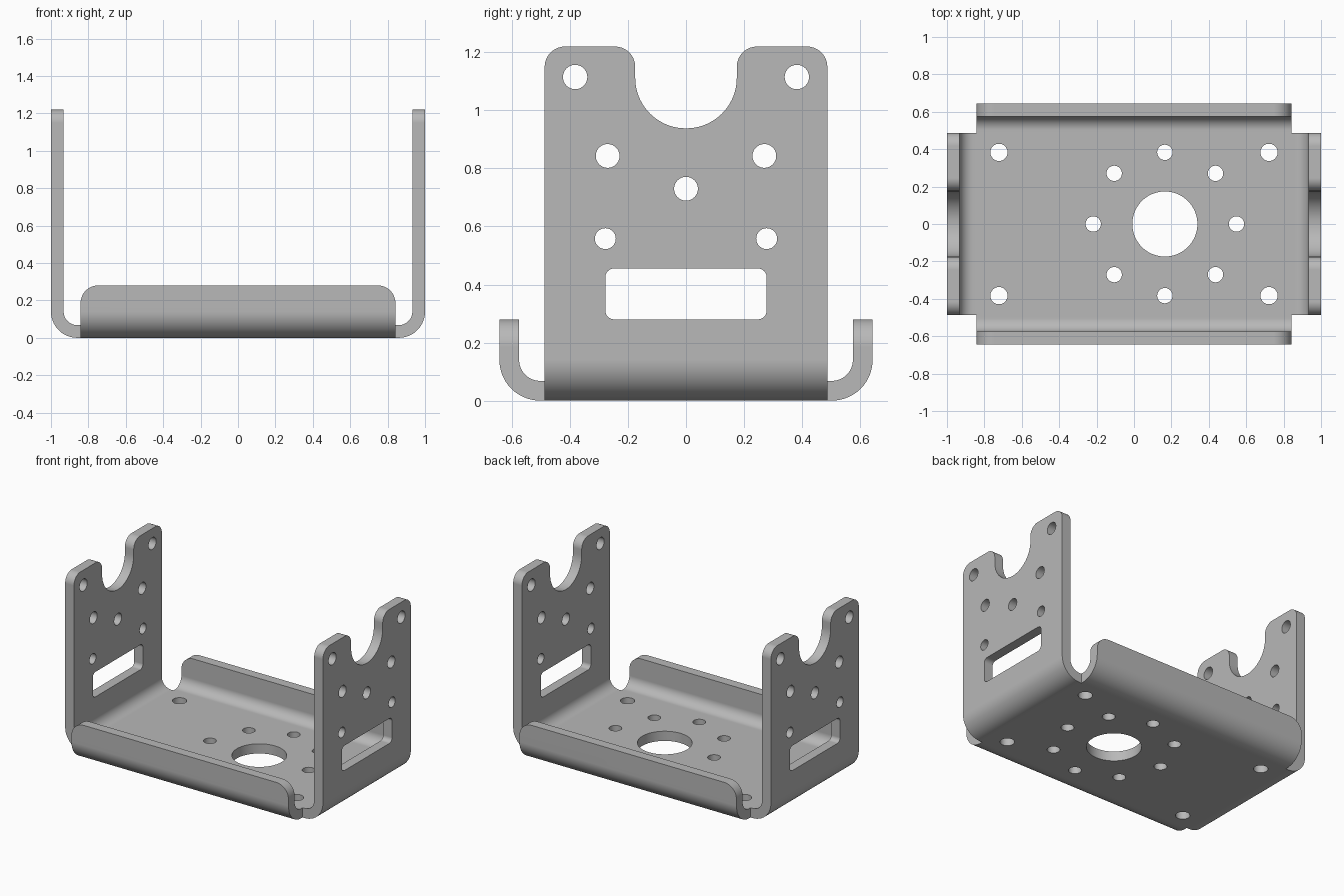
import bpy, bmesh, math
from mathutils import Vector

cube = bpy.data.objects.get("Cube")
if cube:
    bpy.data.objects.remove(cube, do_unlink=True)

T = 0.068            # sheet thickness
BEND = 0.14          # outer bend radius
INNER = BEND - T     # inner bend radius
WALL_H, LIP_H = 1.22, 0.28
HALF_L, HALF_W = 1.0, 0.643
WALL_W, LIP_W = 0.487, 0.842

steel = bpy.data.materials.new("steel grey")
steel.use_nodes = True
grey = (0.48, 0.48, 0.48, 1)
steel.diffuse_color = grey
steel.node_tree.nodes["Principled BSDF"].inputs["Base Color"].default_value = grey


def rounded(corners, seg=14):
    """Outline from (u, v, radius) corners."""
    out, n = [], len(corners)
    for i, (u, v, r) in enumerate(corners):
        p = Vector((u, v))
        if r == 0:
            out.append(p)
            continue
        a = (Vector(corners[i - 1][:2]) - p).normalized()
        b = (Vector(corners[(i + 1) % n][:2]) - p).normalized()
        c = p + (a + b) * r          # every corner is square
        for k in range(seg + 1):
            t = k / seg * math.pi / 2
            out.append(c - b * r * math.cos(t) - a * r * math.sin(t))
    return out


def circle(u, v, r, seg=40):
    return [Vector((u + r * math.cos(k * math.tau / seg), v + r * math.sin(k * math.tau / seg)))
            for k in range(seg)]


def prisms(name, outlines, axis, half):
    """Extrude outlines along an axis, from -half to half."""
    place = {"x": lambda u, v, w: (w, u, v),
             "y": lambda u, v, w: (u, w, v),
             "z": lambda u, v, w: (u, v, w)}[axis]
    bm = bmesh.new()
    for pts in outlines:
        lo = [bm.verts.new(place(p.x, p.y, -half)) for p in pts]
        hi = [bm.verts.new(place(p.x, p.y, half)) for p in pts]
        bm.faces.new(lo)
        bm.faces.new(hi)
        for i in range(len(pts)):
            bm.faces.new((lo[i - 1], lo[i], hi[i], hi[i - 1]))
    bmesh.ops.recalc_face_normals(bm, faces=bm.faces)
    mesh = bpy.data.meshes.new(name)
    bm.to_mesh(mesh)
    bm.free()
    mesh.materials.append(steel)
    ob = bpy.data.objects.new(name, mesh)
    bpy.context.collection.objects.link(ob)
    return ob


def activate(ob):
    bpy.ops.object.select_all(action="DESELECT")
    ob.select_set(True)
    bpy.context.view_layer.objects.active = ob


def combine(ob, other, operation):
    mod = ob.modifiers.new("combine", "BOOLEAN")
    mod.operation, mod.solver, mod.object = operation, "EXACT", other
    activate(ob)
    bpy.ops.object.modifier_apply(modifier=mod.name)
    bpy.data.objects.remove(other, do_unlink=True)


def channel(half, height):
    """Bent U section of the sheet."""
    i = half - T
    return rounded([(-half, height, 0), (-half, 0, BEND), (half, 0, BEND), (half, height, 0),
                    (i, height, 0), (i, T, INNER), (-i, T, INNER), (-i, height, 0)])


# End walls and floor, trimmed to the notched wall outline
bracket = prisms("bracket", [channel(HALF_L, WALL_H)], "y", 0.6)
wall_outline = rounded([(-WALL_W, -0.2, 0), (-WALL_W, WALL_H, 0.07), (-0.175, WALL_H, 0.07),
                        (-0.175, 0.938, 0.174), (0.175, 0.938, 0.174), (0.175, WALL_H, 0.07),
                        (WALL_W, WALL_H, 0.07), (WALL_W, -0.2, 0)])
combine(bracket, prisms("wall_trim", [wall_outline], "x", 1.2), "INTERSECT")

# Front and back lips with rounded upper corners
lips = prisms("lips", [channel(HALF_W, LIP_H)], "x", 0.95)
lip_outline = rounded([(-LIP_W, -0.2, 0), (-LIP_W, LIP_H, 0.095),
                       (LIP_W, LIP_H, 0.095), (LIP_W, -0.2, 0)])
combine(lips, prisms("lip_trim", [lip_outline], "y", 0.8), "INTERSECT")
combine(bracket, lips, "UNION")

# Wall holes and slot
wall_cuts = [circle(0, 0.73, 0.041)]
for s in (-1, 1):
    for y, z, r in ((0.382, 1.115, 0.042), (0.27, 0.843, 0.041), (0.278, 0.558, 0.036)):
        wall_cuts.append(circle(s * y, z, r))
wall_cuts.append(rounded([(-0.278, 0.28, 0.03), (-0.278, 0.455, 0.03),
                          (0.278, 0.455, 0.03), (0.278, 0.28, 0.03)], 8))
combine(bracket, prisms("wall_cutter", wall_cuts, "x", 1.2), "DIFFERENCE")

# Floor holes: off-centre bore, its bolt ring, and four corners
CX = 0.165
floor_cuts = [circle(CX, 0, 0.174, 72)]
for k in range(8):
    a = k * math.pi / 4
    floor_cuts.append(circle(CX + 0.383 * math.cos(a), 0.383 * math.sin(a), 0.041))
for sx in (-1, 1):
    for sy in (-1, 1):
        floor_cuts.append(circle(sx * 0.722, sy * 0.383, 0.046))
combine(bracket, prisms("floor_cutter", floor_cuts, "z", 0.2), "DIFFERENCE")

# Smooth bends with flat plates
activate(bracket)
bpy.ops.object.shade_smooth_by_angle(angle=math.radians(30))
weighted = bracket.modifiers.new("weighted", "WEIGHTED_NORMAL")
weighted.keep_sharp = True
